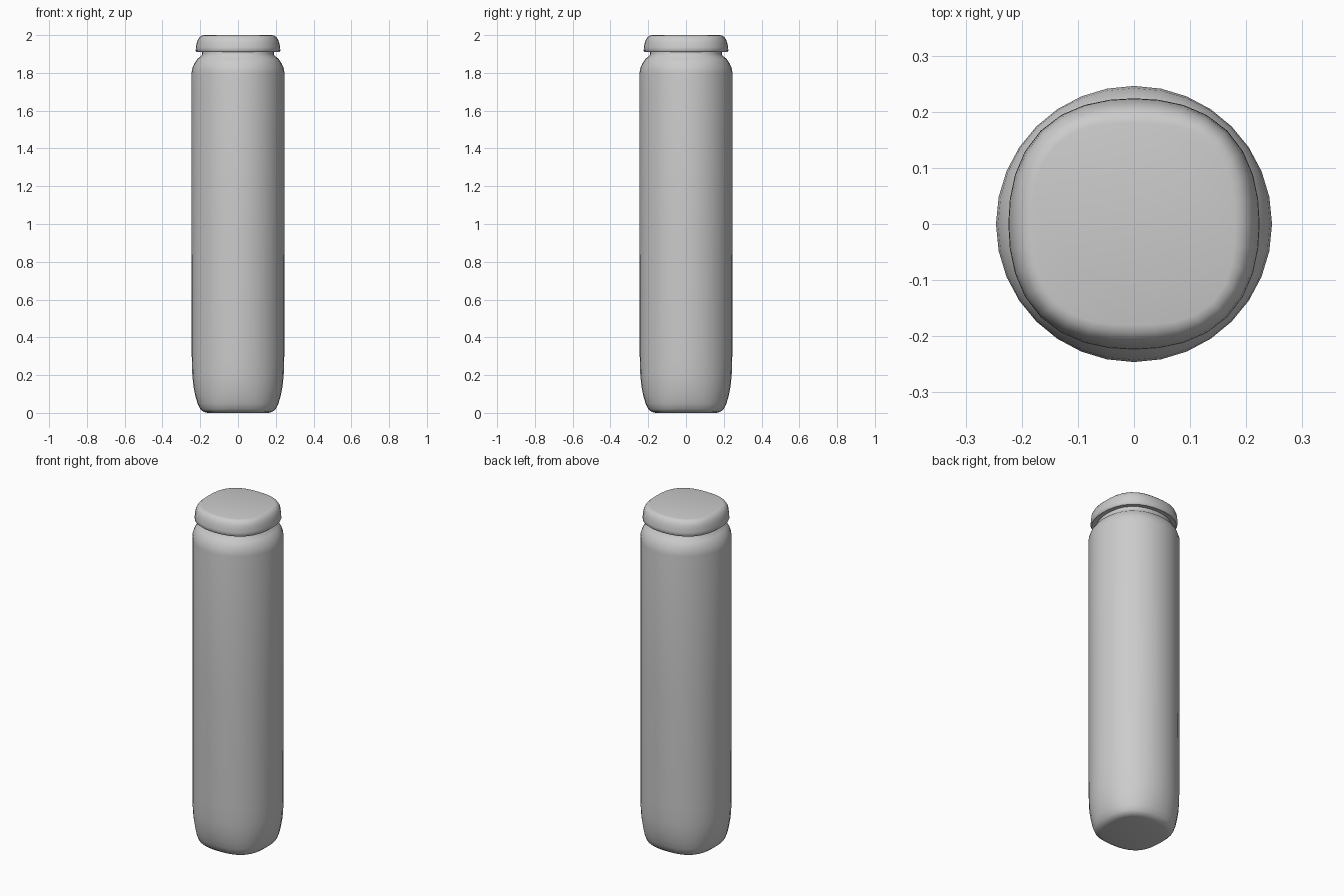
import bpy, bmesh, math

if "Cube" in bpy.data.objects:
    bpy.data.objects.remove(bpy.data.objects["Cube"])

SEGMENTS = 32


def squared_lathe(name, profile):
    """Spin (radius, z, squareness) rows into a closed solid; squareness swells the diagonals."""
    bm = bmesh.new()
    rings = []
    for radius, z, square in profile:
        ring = []
        for i in range(SEGMENTS):
            a = 2 * math.pi * i / SEGMENTS
            r = radius * (1 + square * (1 - math.cos(4 * a)) / 2)
            ring.append(bm.verts.new((r * math.cos(a), r * math.sin(a), z)))
        rings.append(ring)
    for low, high in zip(rings, rings[1:]):
        for i in range(SEGMENTS):
            j = (i + 1) % SEGMENTS
            bm.faces.new((low[i], low[j], high[j], high[i]))
    bm.faces.new(rings[0][::-1])
    bm.faces.new(rings[-1])
    bmesh.ops.recalc_face_normals(bm, faces=bm.faces)
    mesh = bpy.data.meshes.new(name)
    bm.to_mesh(mesh)
    bm.free()
    obj = bpy.data.objects.new(name, mesh)
    bpy.context.collection.objects.link(obj)
    bpy.context.view_layer.objects.active = obj
    obj.select_set(True)
    bpy.ops.object.shade_smooth_by_angle(angle=math.radians(50))
    obj.select_set(False)
    return obj


# Tall body: rounded base, straight wall, soft shoulder and short neck
squared_lathe("canister_body", [
    (0.160, 0.000, 0.10), (0.182, 0.005, 0.09), (0.200, 0.020, 0.07),
    (0.214, 0.050, 0.05), (0.226, 0.090, 0.03), (0.236, 0.140, 0.02),
    (0.242, 0.200, 0.01), (0.245, 0.300, 0.00), (0.246, 1.000, 0.00),
    (0.246, 1.800, 0.00), (0.242, 1.825, 0.01), (0.231, 1.850, 0.02),
    (0.214, 1.875, 0.04), (0.194, 1.890, 0.05), (0.190, 1.900, 0.05),
    (0.190, 1.930, 0.05),
])

# Lid: squarish disc with a rounded top edge
squared_lathe("canister_lid", [
    (0.185, 1.915, 0.06), (0.218, 1.911, 0.05), (0.224, 1.917, 0.05),
    (0.223, 1.935, 0.05), (0.219, 1.955, 0.06), (0.213, 1.975, 0.07),
    (0.204, 1.988, 0.08), (0.193, 1.997, 0.09), (0.180, 2.000, 0.10),
])
